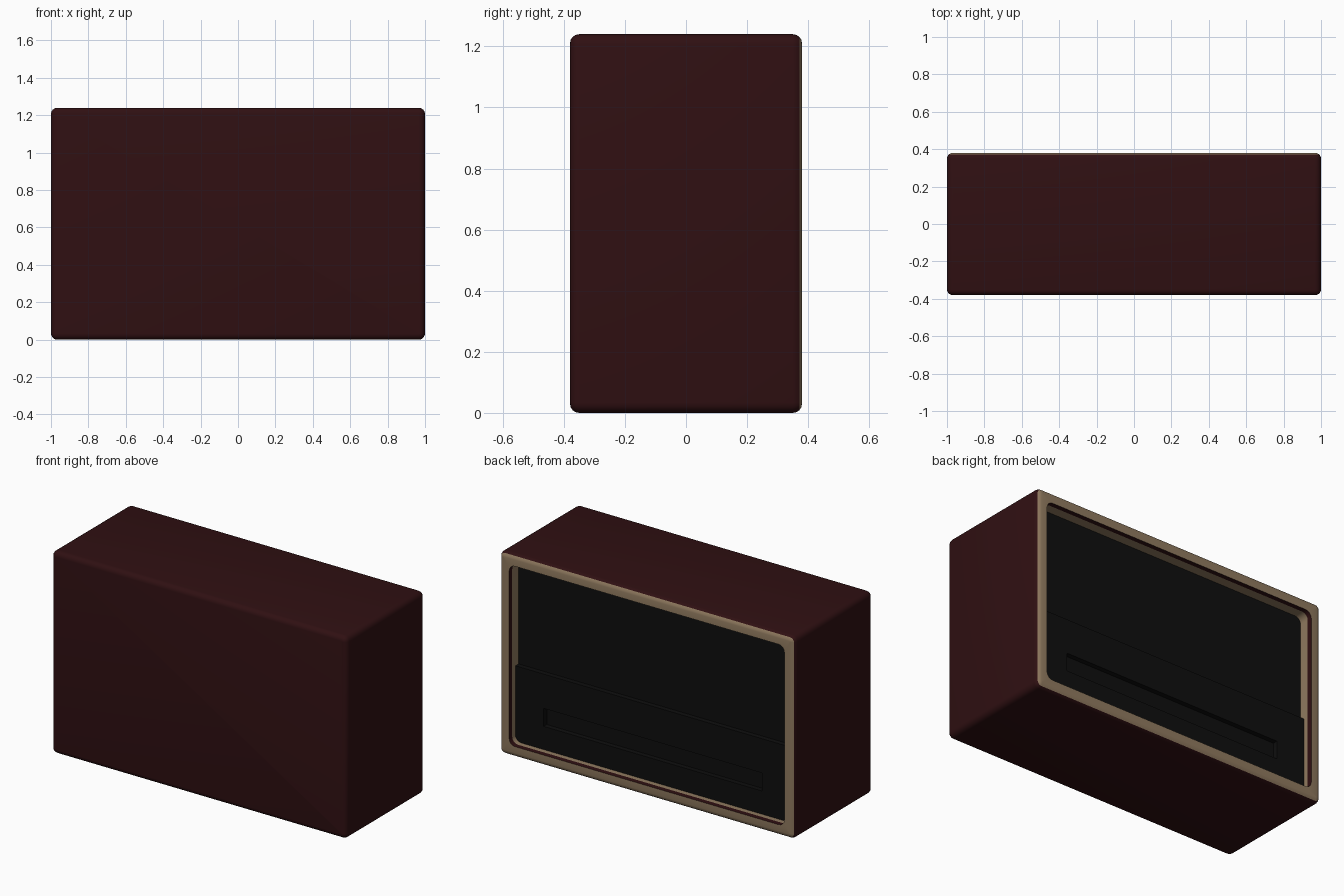
import bpy, bmesh, math

if "Cube" in bpy.data.objects:
    bpy.data.objects.remove(bpy.data.objects["Cube"], do_unlink=True)


def material(name, color):
    m = bpy.data.materials.new(name)
    m.use_nodes = True
    m.diffuse_color = (*color, 1)
    m.node_tree.nodes["Principled BSDF"].inputs["Base Color"].default_value = (*color, 1)
    return m


RED = material("dark red covering", (0.029, 0.005, 0.006))
TAN = material("tan wood", (0.28, 0.195, 0.115))
BLACK = material("black panel", (0.0045, 0.0045, 0.0045))

HALF_W, HALF_H, BACK, EDGE = 1.0, 0.62, 0.38, 0.03
MID_Z = HALF_H


def ring(half_w, half_h, radius, y, z=MID_Z, steps=5):
    """Rounded rectangle in the xz plane."""
    points = []
    for quarter, (sx, sz) in enumerate([(1, 1), (-1, 1), (-1, -1), (1, -1)]):
        for i in range(steps):
            a = math.pi / 2 * (quarter + i / (steps - 1))
            points.append((sx * (half_w - radius) + radius * math.cos(a), y,
                           z + sz * (half_h - radius) + radius * math.sin(a)))
    return points


def inset(amount, y, radius):
    return ring(HALF_W - amount, HALF_H - amount, radius, y)


def loft(name, rings, mat, cap_start=False, cap_end=False):
    """Skin a row of rings, running from front to back and then inwards."""
    bm = bmesh.new()
    rows = [[bm.verts.new(p) for p in r] for r in rings]
    for a, b in zip(rows, rows[1:]):
        for i in range(len(a)):
            j = (i + 1) % len(a)
            bm.faces.new((a[i], b[i], b[j], a[j]))
    if cap_start:
        bm.faces.new(rows[0])
    if cap_end:
        bm.faces.new(rows[-1][::-1])
    mesh = bpy.data.meshes.new(name)
    bm.to_mesh(mesh)
    bm.free()
    mesh.materials.append(mat)
    obj = bpy.data.objects.new(name, mesh)
    bpy.context.collection.objects.link(obj)
    bpy.ops.object.select_all(action='DESELECT')
    obj.select_set(True)
    bpy.context.view_layer.objects.active = obj
    bpy.ops.object.shade_smooth_by_angle(angle=math.radians(35))
    return obj


def edge_ring(degrees, side):
    """Ring on the rounded front (-1) or back (+1) edge."""
    a = math.radians(degrees)
    shrink = EDGE * (1 - math.cos(a))
    y = side * (BACK - EDGE + EDGE * math.sin(a))
    return inset(shrink, y, EDGE - shrink + 0.004)


# Covered cabinet with rounded edges
loft("cabinet_shell",
     [edge_ring(d, -1) for d in (90, 67.5, 45, 22.5, 0)]
     + [edge_ring(d, 1) for d in (0, 22.5, 45)], RED, cap_start=True)

# Bare wooden rim around the open back
RIM, CORNER = 0.068, 0.04
loft("back_rim", [edge_ring(d, 1) for d in (45, 67.5, 90)]
     + [inset(RIM, BACK, CORNER)], TAN)

# Red band and wooden lining inside the opening
loft("opening_band", [inset(RIM, BACK, CORNER), inset(RIM, BACK - 0.03, CORNER)], RED)
loft("opening_lining", [inset(RIM, BACK - 0.03, CORNER), inset(RIM, BACK - 0.09, CORNER)], TAN)

# Recessed upper back panel
loft("upper_back_panel", [inset(RIM, BACK - 0.11, CORNER), inset(RIM, BACK - 0.09, CORNER)],
     BLACK, cap_start=True, cap_end=True)

# Raised lower back panel with a long sunken slot
bottom, top = RIM, 0.53
panel_z, panel_h, panel_w = (bottom + top) / 2, (top - bottom) / 2, HALF_W - RIM
face_y = BACK - 0.06
loft("lower_back_panel", [
    ring(panel_w, panel_h, 0.002, face_y - 0.04, panel_z),
    ring(panel_w, panel_h, 0.002, face_y, panel_z),
    ring(0.74, 0.055, 0.002, face_y, 0.265),
    ring(0.74, 0.055, 0.002, face_y - 0.035, 0.265),
], BLACK, cap_start=True, cap_end=True)
